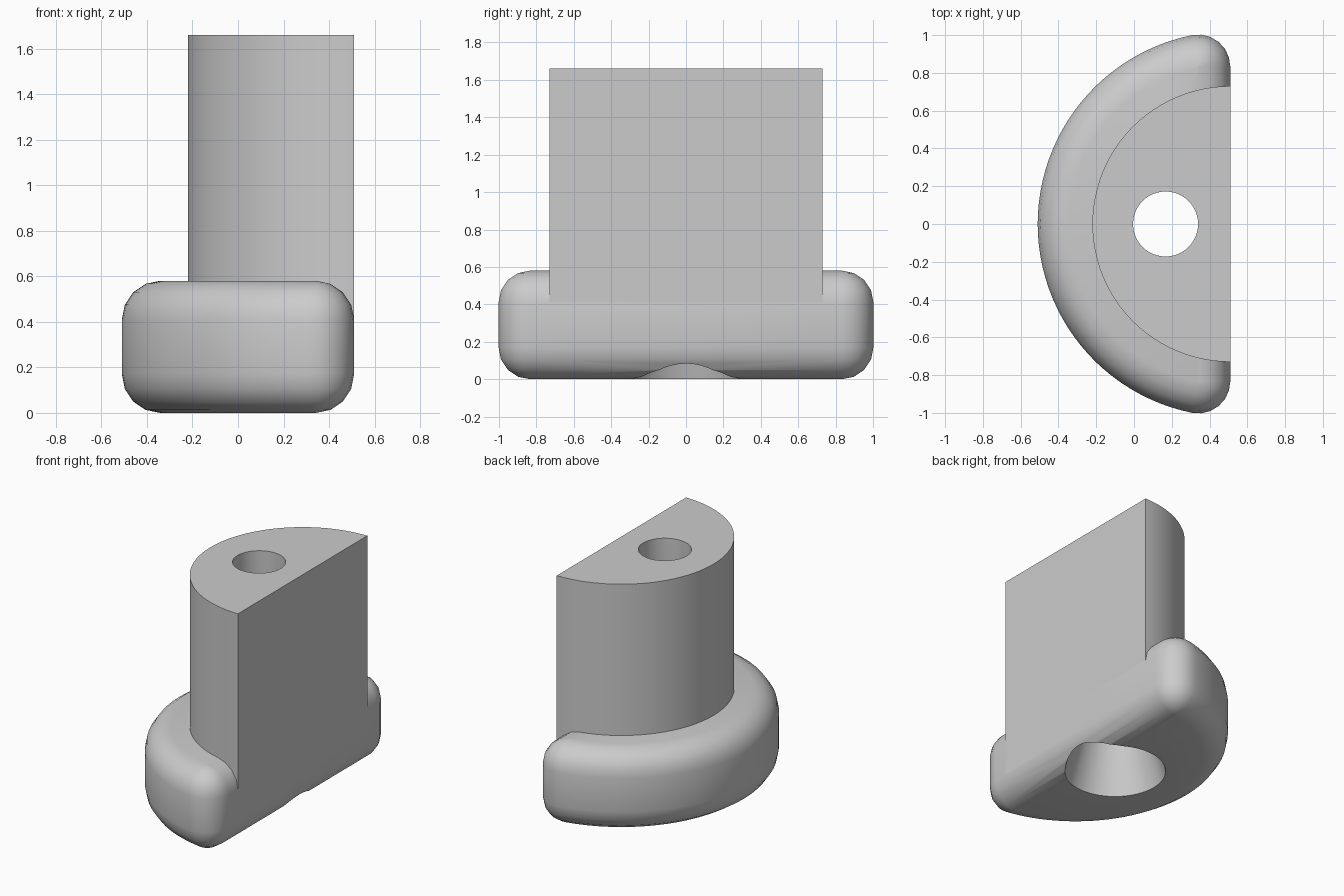
import bpy, bmesh, math

cube = bpy.data.objects.get("Cube")
if cube:
    bpy.data.objects.remove(cube)

FLAT_X = 0.51        # plane of the flat side, also the centre of both arcs
EDGE = 0.17          # rounding of the base
BASE_R, BASE_H = 1.02, 0.58
COLUMN_R, TOP = 0.73, 1.66
BORE_X, BORE_R, FLARE_R = 0.167, 0.172, 0.34

grey = bpy.data.materials.new("plain grey")
grey.use_nodes = True
grey.diffuse_color = (0.6, 0.6, 0.6, 1)
grey.node_tree.nodes["Principled BSDF"].inputs["Base Color"].default_value = (0.6, 0.6, 0.6, 1)


def loft(name, rings):
    """Closed solid skinned through a stack of (outline, height) rings."""
    bm = bmesh.new()
    loops = [[bm.verts.new((x, y, z)) for x, y in outline] for outline, z in rings]
    n = len(loops[0])
    for low, high in zip(loops, loops[1:]):
        for i in range(n):
            j = (i + 1) % n
            bm.faces.new((low[i], low[j], high[j], high[i]))
    bm.faces.new(loops[0][::-1])
    bm.faces.new(loops[-1])
    bmesh.ops.recalc_face_normals(bm, faces=bm.faces)
    mesh = bpy.data.meshes.new(name)
    bm.to_mesh(mesh)
    bm.free()
    mesh.materials.append(grey)
    obj = bpy.data.objects.new(name, mesh)
    bpy.context.collection.objects.link(obj)
    return obj


def arc(cx, cy, r, start, end, steps):
    return [(cx + r * math.cos(start + (end - start) * i / steps),
             cy + r * math.sin(start + (end - start) * i / steps))
            for i in range(steps + 1)]


def base_outline(offset):
    """Half disc with rounded corners, grown outward by offset."""
    core = BASE_R - EDGE
    lean = math.pi / 2 + math.asin(EDGE / core)
    cx, cy = FLAT_X - EDGE, core * math.sin(lean)
    return (arc(cx, cy, offset, 0, lean, 6)
            + arc(FLAT_X, 0, core + offset, lean, 2 * math.pi - lean, 48)[1:-1]
            + arc(cx, -cy, offset, -lean, 0, 6))


# Rounded base
rings = []
for i in range(5):
    a = math.pi / 2 * i / 4
    rings.append((base_outline(max(EDGE * math.sin(a), 0.001)), EDGE * (1 - math.cos(a))))
rings += [(outline, BASE_H - z) for outline, z in reversed(rings)]
base = loft("rounded_base", rings)

# Half-round column, flush with the flat side of the base
half = arc(FLAT_X, 0, COLUMN_R, math.pi / 2, 1.5 * math.pi, 48)
column = loft("half_round_column", [(half, EDGE), (half, TOP)])

# Straight bore that flares through the base
slope = (FLARE_R - BORE_R) / BASE_H
cutter = loft("bore_cutter", [
    (arc(BORE_X, 0, r, 0, 2 * math.pi, 48)[:-1], z)
    for r, z in ((FLARE_R + 0.1 * slope, -0.1), (BORE_R, BASE_H), (BORE_R, TOP + 0.1))])
cutter.hide_render = True

for obj in (base, column):
    bpy.ops.object.select_all(action='DESELECT')
    bpy.context.view_layer.objects.active = obj
    obj.select_set(True)
    cut = obj.modifiers.new("bore", 'BOOLEAN')
    cut.operation = 'DIFFERENCE'
    cut.solver = 'EXACT'
    cut.object = cutter
    bpy.ops.object.modifier_apply(modifier=cut.name)
    bpy.ops.object.shade_smooth_by_angle(angle=math.radians(35))

bpy.data.objects.remove(cutter)
